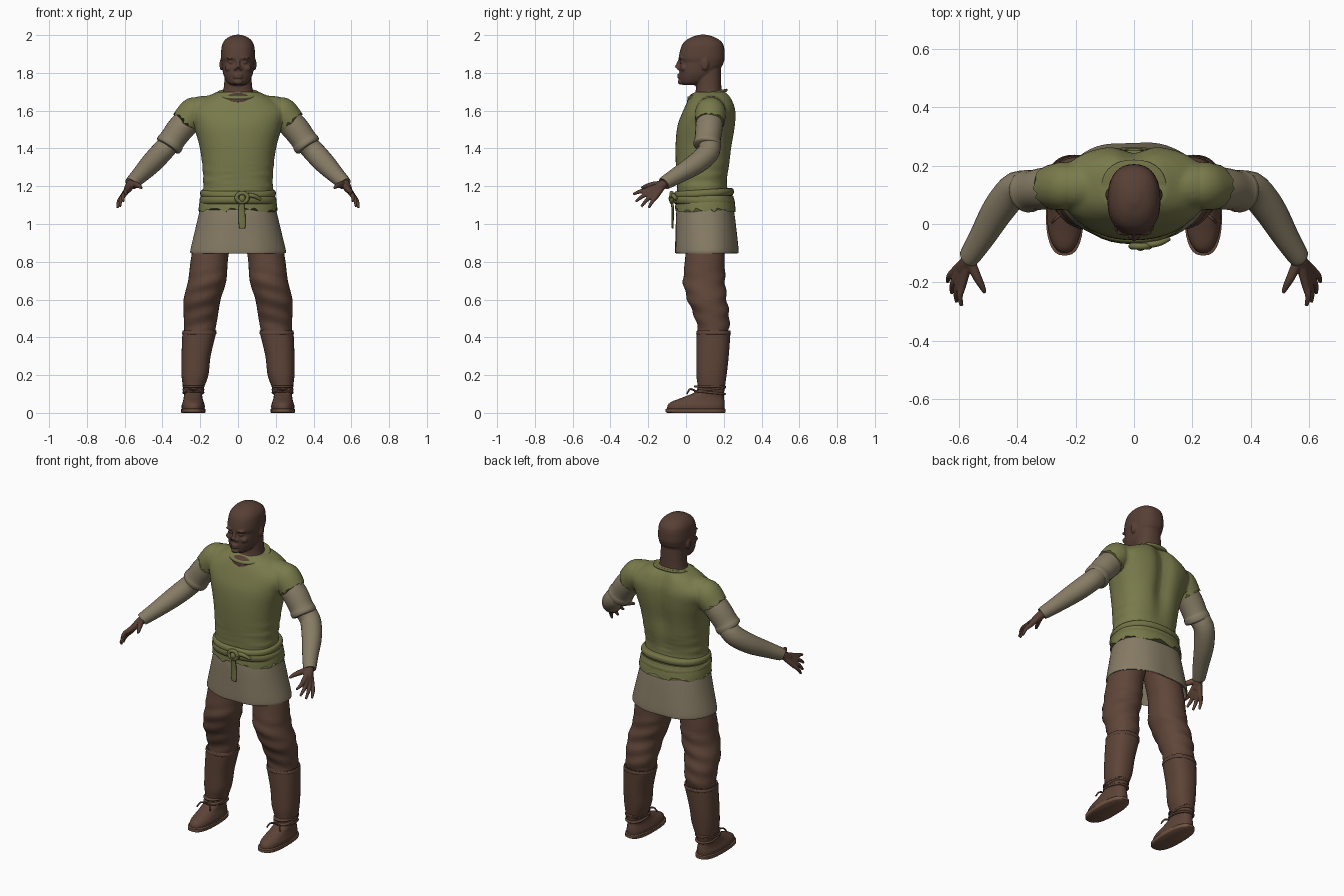
import bpy, bmesh, math, random
from mathutils import Vector, Matrix

random.seed(4)
if "Cube" in bpy.data.objects:
    bpy.data.objects.remove(bpy.data.objects["Cube"])


def material(name, *colour):
    mat = bpy.data.materials.new(name)
    mat.use_nodes = True
    mat.diffuse_color = (*colour, 1)
    for node in mat.node_tree.nodes:
        if node.type == "BSDF_PRINCIPLED":
            node.inputs["Base Color"].default_value = (*colour, 1)
            node.inputs["Roughness"].default_value = 0.8
    return mat


SKIN = material("dark skin", 0.095, 0.05, 0.035)
PALM = material("palm skin", 0.16, 0.08, 0.05)
GREEN = material("olive cloth", 0.19, 0.195, 0.07)
SASH = material("sash cloth", 0.17, 0.17, 0.06)
TAN = material("tan linen", 0.24, 0.2, 0.13)
TROUSER = material("brown wool", 0.115, 0.06, 0.04)
LEATHER = material("boot leather", 0.11, 0.057, 0.038)
SOLE = material("sole leather", 0.17, 0.09, 0.055)


def spline(rows, steps):
    """Smooth in-between rows through the given ones."""
    out = []
    for i in range(len(rows) - 1):
        a, b, c, d = (rows[max(0, min(len(rows) - 1, i + j))] for j in (-1, 0, 1, 2))
        for s in range(steps):
            t = s / steps
            out.append([q + t / 2 * (r - p + t * (2 * p - 5 * q + 4 * r - e + t * (3 * (q - r) + e - p)))
                        for p, q, r, e in zip(a, b, c, d)])
    return out + [list(rows[-1])]


def bridge(bm, rings):
    loops = [[bm.verts.new(p) for p in ring] for ring in rings]
    n = len(loops[0])
    for lo, hi in zip(loops, loops[1:]):
        for i in range(n):
            bm.faces.new((lo[i], lo[(i + 1) % n], hi[(i + 1) % n], hi[i]))
    bm.faces.new(loops[0][::-1])
    bm.faces.new(loops[-1])
    return bm


def loft(bm, rows, sides=36, steps=4, power=2.3, warp=None):
    """Stack rounded rings; each row is z, centre x, half width, front y, back y."""
    def soft(v):
        return math.copysign(abs(v) ** (2 / power), v)
    rings = []
    for z, cx, rx, y0, y1 in spline(rows, steps):
        angles = [math.tau * i / sides for i in range(sides)]
        ring = [Vector((cx + rx * soft(math.cos(a)), (y0 + y1) / 2 + (y1 - y0) / 2 * soft(math.sin(a)), z))
                for a in angles]
        rings.append([warp(p) for p in ring] if warp else ring)
    return bridge(bm, rings)


def tube(bm, rows, sides=24, steps=4, jag=0):
    """Sweep circles along a path; each row is x, y, z, radius."""
    rows = spline(rows, steps)
    pts = [Vector(r[:3]) for r in rows]
    side, rings = None, []
    for i, p in enumerate(pts):
        along = (pts[min(i + 1, len(pts) - 1)] - pts[max(i - 1, 0)]).normalized()
        side = side or along.orthogonal()
        side = (side - along * side.dot(along)).normalized()
        other = along.cross(side)
        ring = [p + rows[i][3] * (side * math.cos(a) + other * math.sin(a))
                for a in (math.tau * k / sides for k in range(sides))]
        if jag and i == len(pts) - 1:
            ring = [v + along * random.uniform(-jag, jag) for v in ring]
        rings.append(ring)
    return bridge(bm, rings)


def blob(bm, centre, size):
    bmesh.ops.create_icosphere(bm, subdivisions=3, radius=1,
                               matrix=Matrix.Translation(centre) @ Matrix.Diagonal((*size, 1)))


def band(bm, z, height, cx, rx, y0, y1, bulge, tilt=0):
    """A rounded strip that runs round a body part."""
    rows = []
    for i in range(7):
        a = math.pi * (i / 6 - 0.5)
        b = bulge * math.cos(a)
        rows.append((z + height / 2 * math.sin(a), cx, rx + b, y0 - b, y1 + b))
    lean = lambda p: p + Vector((0, 0, tilt * (p.y - (y0 + y1) / 2)))
    return loft(bm, rows, steps=1, warp=lean)


def finish(name, bm, mat, side=1, voxel=0, angle=50):
    """Mirror if needed, optionally fuse into one skin, then shade."""
    bmesh.ops.scale(bm, vec=(side, 1, 1), verts=bm.verts)
    bmesh.ops.recalc_face_normals(bm, faces=bm.faces)
    mesh = bpy.data.meshes.new(name)
    bm.to_mesh(mesh)
    bm.free()
    obj = bpy.data.objects.new(name, mesh)
    bpy.context.collection.objects.link(obj)
    if voxel:
        remesh = obj.modifiers.new("Fuse", "REMESH")
        remesh.mode, remesh.voxel_size = "VOXEL", voxel
        smooth = obj.modifiers.new("Relax", "SMOOTH")
        smooth.factor, smooth.iterations = 0.5, 4
        graph = bpy.context.evaluated_depsgraph_get()
        obj.data = bpy.data.meshes.new_from_object(obj.evaluated_get(graph))
        obj.modifiers.clear()
    obj.data.materials.clear()
    obj.data.materials.append(mat)
    bpy.ops.object.select_all(action="DESELECT")
    obj.select_set(True)
    bpy.context.view_layer.objects.active = obj
    bpy.ops.object.shade_smooth_by_angle(angle=math.radians(180 if voxel else angle))
    return obj


# Head, neck and face
bm = loft(bmesh.new(), [(1.735, 0, .035, -.015, .06), (1.75, 0, .057, -.028, .1), (1.79, 0, .077, -.035, .15),
                        (1.835, 0, .085, -.035, .19), (1.857, 0, .087, -.03, .2), (1.885, 0, .091, -.038, .205),
                        (1.95, 0, .084, -.02, .198), (1.985, 0, .057, .02, .16), (2.002, 0, .015, .07, .11)])
loft(bm, [(1.6, 0, .1, .04, .2), (1.67, 0, .095, .035, .2), (1.71, 0, .077, .052, .188), (1.83, 0, .068, .05, .185)])
blob(bm, (0, .07, 1.65), (.1, .065, .05))
tube(bm, [(0, -.03, 1.872, .009), (0, -.042, 1.845, .01), (0, -.047, 1.826, .014)], steps=2)
blob(bm, (0, -.03, 1.752), (.025, .014, .014))
for z in (1.777, 1.79):
    blob(bm, (0, -.036, z), (.026, .011, .006))
for s in (1, -1):
    blob(bm, (s * .014, -.04, 1.822), (.009, .01, .008))
    blob(bm, (s * .034, -.028, 1.878), (.028, .013, .007))
    blob(bm, (s * .033, -.022, 1.857), (.017, .012, .008))
    blob(bm, (s * .045, -.012, 1.825), (.025, .018, .018))
    blob(bm, (s * .089, .1, 1.845), (.009, .02, .032))
finish("head", bm, SKIN, voxel=.005)


# Shirt body with a spine groove and waist wrinkles
def shirt_shape(p):
    groove = math.exp(-(p.x / .05) ** 2) * max(0, min(1, (p.z - 1.2) * 5))
    fold = .005 * math.sin(p.z * 110 + p.x * 9) * max(0, min(1, (1.38 - p.z) * 6))
    back = .028 * groove if p.y > .12 else 0
    return Vector((p.x * (1 + fold * 4), p.y - back + math.copysign(fold, p.y - .1), p.z))


bm = loft(bmesh.new(), [(1.09, 0, .196, -.045, .245), (1.2, 0, .184, -.045, .215), (1.32, 0, .19, -.053, .237),
                        (1.42, 0, .206, -.055, .252), (1.52, 0, .235, -.045, .267), (1.6, 0, .255, -.015, .268),
                        (1.66, 0, .19, .015, .25), (1.7, 0, .11, .045, .225)],
          sides=64, steps=8, warp=shirt_shape)
for s in (1, -1):
    tube(bm, [(s * .1, .13, 1.61, .07), (s * .19, .13, 1.598, .08),
              (s * .245, .13, 1.575, .08), (s * .27, .127, 1.54, .076)])
finish("shirt_body", bm, GREEN, voxel=.009)
finish("shirt_collar", band(bmesh.new(), 1.688, .016, 0, .108, .012, .215, .005, .2), GREEN)


# Torn hem below the sash
def torn(p):
    return p + Vector((0, 0, random.choice((-.012, 0, .01)) if p.z < 1.076 else 0))


finish("shirt_hem", loft(bmesh.new(), [(1.15, 0, .196, -.05, .25), (1.11, 0, .205, -.056, .258),
                                       (1.075, 0, .209, -.058, .263)], sides=48, warp=torn), GREEN)


# Skirt of the undershirt, open below
def draped(p):
    depth = max(0, 1.1 - p.z)
    wave = 1 + .06 * depth * math.sin(6 * math.atan2(p.y - .1, p.x) + 1)
    return Vector((p.x * wave, .11 + (p.y - .11) * wave, p.z))


finish("tunic_skirt", loft(bmesh.new(), [(1.13, 0, .188, -.04, .24), (1.06, 0, .205, -.052, .256),
                                         (.95, 0, .23, -.056, .27), (.86, 0, .25, -.058, .279),
                                         (.848, 0, .246, -.055, .275), (.86, 0, .24, -.048, .268),
                                         (1.0, 0, .2, -.03, .24)], sides=64, warp=draped), TAN)

# Sash with two wraps, knot and hanging end
finish("sash_upper", band(bmesh.new(), 1.162, .04, 0, .187, -.052, .24, .014, .06), SASH)
finish("sash_lower", band(bmesh.new(), 1.122, .046, 0, .192, -.056, .246, .013, -.05), SASH)
loop = [(.022 + .03 * math.cos(a), -.076, 1.14 + .024 * math.sin(a), .011)
        for a in (math.tau * i / 10 for i in range(11))]
bm = tube(bmesh.new(), loop, sides=12, steps=2)
blob(bm, (.022, -.078, 1.135), (.017, .014, .02))
tube(bm, [(.03, -.07, 1.15, .012), (.08, -.066, 1.15, .012), (.12, -.05, 1.13, .008)], sides=12)
finish("sash_knot", bm, SASH)
finish("sash_end", loft(bmesh.new(), [(1.13, .018, .012, -.082, -.066), (1.06, .02, .018, -.076, -.064),
                                      (.985, .022, .017, -.076, -.066), (.978, .022, .01, -.074, -.067)],
                        sides=20), SASH)


# Knee and thigh wrinkles
def creased(p):
    return p + Vector((0, .004 * math.sin(p.z * 75 + p.x * 20), 0)) if p.z < .75 else p


for side, label in ((1, "left_"), (-1, "right_")):
    # Sleeves
    finish(label + "torn_shoulder", tube(bmesh.new(), [(.2, .13, 1.605, .07), (.235, .13, 1.588, .082),
                                                       (.282, .126, 1.535, .0765)], sides=30, jag=.012), GREEN, side)
    finish(label + "upper_sleeve", tube(bmesh.new(), [(.22, .13, 1.59, .07), (.3, .122, 1.51, .072),
                                                      (.345, .115, 1.45, .069), (.358, .113, 1.43, .073),
                                                      (.369, .111, 1.414, .071), (.373, .11, 1.408, .06)]), TAN, side)
    finish(label + "forearm_sleeve", tube(bmesh.new(), [(.34, .118, 1.45, .055), (.4, .122, 1.385, .058),
                                                        (.46, .055, 1.32, .056), (.52, -.045, 1.258, .045),
                                                        (.56, -.108, 1.22, .037), (.566, -.117, 1.214, .033)]),
           TAN, side)
    # Hand with four fingers and a thumb
    wrist, bm = Vector((.565, -.115, 1.213)), bmesh.new()
    tube(bm, [(.55, -.095, 1.23, .026), (.572, -.13, 1.203, .024), (.587, -.16, 1.18, .02)], sides=16)
    tips = [(.59, -.28, 1.157), (.607, -.267, 1.118), (.624, -.237, 1.092), (.638, -.198, 1.085)]
    for i, tip in enumerate(tips):
        knuckle = Vector((.588, -.21, 1.178)).lerp(Vector((.61, -.157, 1.148)), i / 3)
        bend = knuckle.lerp(Vector(tip), .5) + Vector((.007, 0, .004))
        tube(bm, [(*wrist, .018), (*knuckle, .0145), (*bend, .011), (*tip, .007)], sides=12)
    tube(bm, [(*wrist, .018), (.54, -.175, 1.208, .016), (.522, -.21, 1.2, .012), (.51, -.236, 1.19, .007)], sides=12)
    hand = finish(label + "hand", bm, SKIN, side, voxel=.004)
    hand.data.materials.append(PALM)
    inward = Vector((-side * .8, .2, -.5)).normalized()
    for face in hand.data.polygons:
        face.material_index = int(face.normal.dot(inward) > .6)

    # Trouser leg
    finish(label + "trouser_leg", loft(bmesh.new(), [(1.02, .1, .1, .0, .2), (.84, .147, .098, -.003, .203),
                                                     (.7, .163, .101, -.015, .207), (.6, .19, .098, .008, .216),
                                                     (.5, .198, .089, .048, .23), (.4, .205, .078, .07, .222)],
                                       steps=8, power=2.1, warp=creased), TROUSER, side)
    # Boot, its rim, sole and ankle laces
    finish(label + "boot", loft(bmesh.new(), [(.015, .237, .06, -.1, .203), (.04, .237, .061, -.097, .205),
                                              (.06, .237, .055, -.075, .204), (.085, .238, .049, -.01, .2),
                                              (.12, .237, .052, .057, .203), (.2, .228, .071, .055, .215),
                                              (.3, .222, .077, .055, .226), (.425, .205, .089, .056, .235),
                                              (.433, .205, .084, .061, .23)], steps=5), LEATHER, side)
    finish(label + "boot_rim", band(bmesh.new(), .422, .016, .205, .087, .058, .233, .004), LEATHER, side)
    finish(label + "boot_sole", loft(bmesh.new(), [(0, .237, .061, -.1, .205), (.004, .237, .065, -.108, .21),
                                                   (.02, .237, .065, -.108, .21), (.024, .237, .06, -.1, .205)],
                                     steps=1, power=2.6), SOLE, side)
    bm = bmesh.new()
    for z, tilt in ((.108, -.1), (.124, .12), (.14, 0)):
        band(bm, z, .012, .236, .052, .048, .205, .006, tilt)
    for reach in (-.03, .03):
        tube(bm, [(.236, .045, .12, .005), (.236 + reach, .02, .125, .005), (.236 + reach * 1.5, .005, .1, .004)],
             sides=8)
    finish(label + "boot_laces", bm, LEATHER, side)
